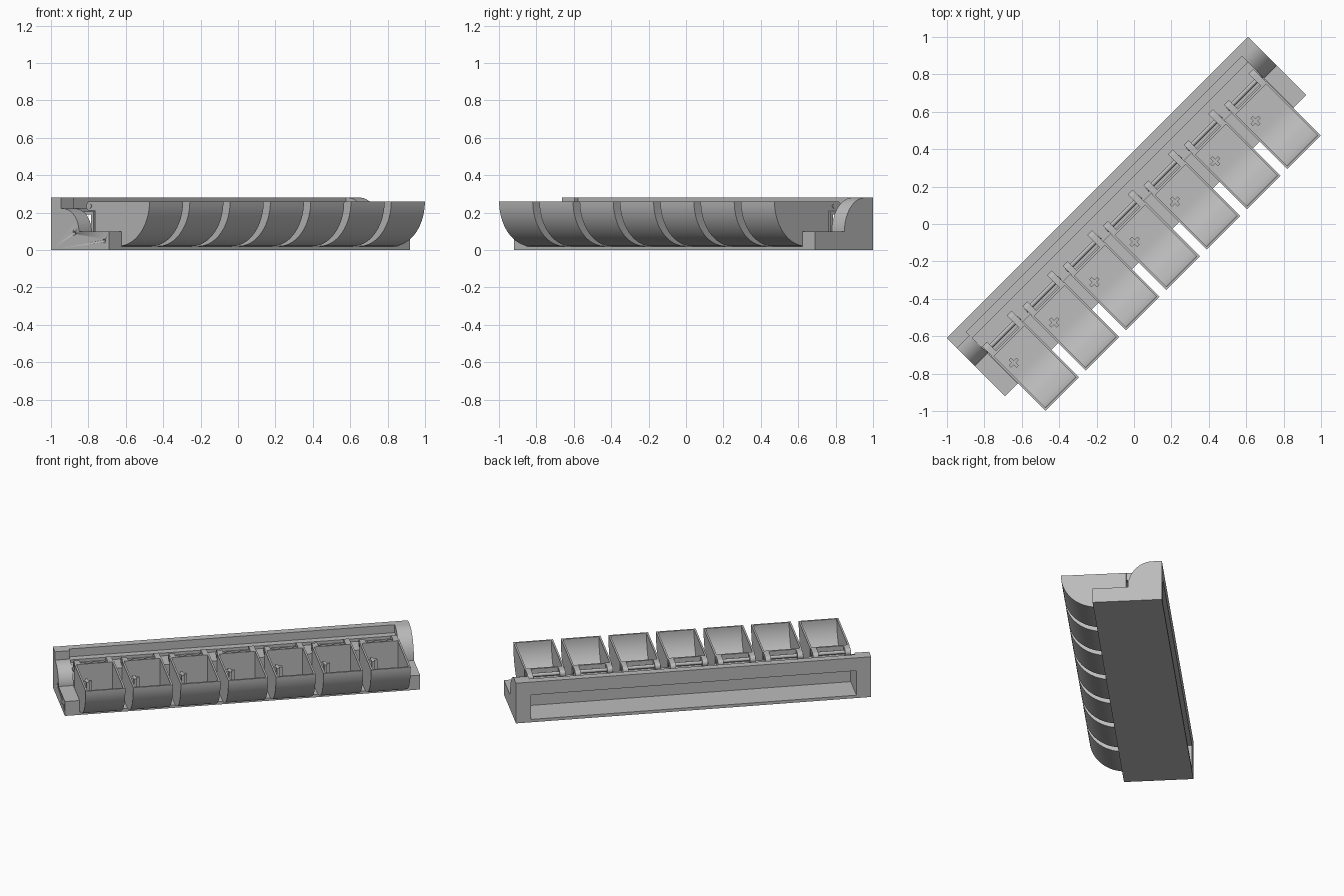
import bpy, bmesh, math
from mathutils import Vector

if "Cube" in bpy.data.objects:
    bpy.data.objects.remove(bpy.data.objects["Cube"])

S = math.sqrt(0.5)
HALF = 1.138          # half length of the base
INNER = 1.043         # inner face of the end walls
FLOOR = 0.02
BACK, FRONT = -0.276, 0.163

grey = bpy.data.materials.new("light_grey")
grey.diffuse_color = (0.5, 0.5, 0.5, 1)
grey.use_nodes = True
grey.node_tree.nodes["Principled BSDF"].inputs["Base Color"].default_value = grey.diffuse_color


def place(u, v, z):
    """u runs along the rack, v runs outward to the bins; the rack lies diagonally."""
    return Vector(((u + v) * S, (u - v) * S, z))


def arc(cv, cz, rv, rz, a0, a1, n=16):
    return [(cv + rv * math.cos(math.radians(a0 + (a1 - a0) * i / n)),
             cz + rz * math.sin(math.radians(a0 + (a1 - a0) * i / n))) for i in range(n + 1)]


def extrude(name, pieces):
    """Each piece is (profile in v and z, u start, u end)."""
    bm = bmesh.new()
    for profile, u0, u1 in pieces:
        a = [bm.verts.new(place(u0, v, z)) for v, z in profile]
        b = [bm.verts.new(place(u1, v, z)) for v, z in profile]
        bm.faces.new(a)
        bm.faces.new(b[::-1])
        n = len(a)
        for i in range(n):
            bm.faces.new((a[i], b[i], b[(i + 1) % n], a[(i + 1) % n]))
    bmesh.ops.recalc_face_normals(bm, faces=bm.faces)
    mesh = bpy.data.meshes.new(name)
    bm.to_mesh(mesh)
    bm.free()
    mesh.materials.append(grey)
    ob = bpy.data.objects.new(name, mesh)
    bpy.context.collection.objects.link(ob)
    bpy.ops.object.select_all(action='DESELECT')
    ob.select_set(True)
    bpy.context.view_layer.objects.active = ob
    bpy.ops.object.shade_smooth_by_angle(angle=math.radians(30))
    return ob


def rect(v0, v1, z0, z1):
    return [(v0, z0), (v1, z0), (v1, z1), (v0, z1)]


# Base: floor, stepped top bar over the open back window, and the wall behind the bins
extrude("base_floor", [(rect(BACK, FRONT, 0, FLOOR), -INNER, INNER)])
extrude("top_bar", [([(BACK, 0.19), (-0.07, 0.19), (-0.07, 0.205), (-0.18, 0.205), (-0.18, 0.225),
                      (-0.226, 0.225), (-0.226, 0.28), (BACK, 0.28)], -INNER, INNER)])
extrude("inner_wall", [(rect(-0.07, -0.05, FLOOR, 0.205), -INNER, INNER)])

# End walls: low step in front, rounded shoulder behind
foot = [(BACK, 0), (FRONT, 0), (FRONT, 0.1)]
extrude("right_end_wall", [(foot + arc(-0.215, 0.1, 0.155, 0.18, 0, 90) + [(BACK, 0.28)],
                            INNER, HALF)])
left_end = extrude("left_end_wall", [(foot + arc(-0.19, 0.1, 0.125, 0.122, 0, 90) +
                                      [(-0.2, 0.222), (-0.2, 0.28), (BACK, 0.28)],
                                      -HALF, -INNER)])

# Small screw holes in the left end
holes = extrude("screw_hole_cutter", [(arc(v, z, 0.01, 0.01, 0, 345, 15), -HALF - 0.02, -HALF + 0.04)
                                      for v, z in ((-0.102, 0.088), (0.124, 0.048))])
holes.hide_render = True
holes.hide_viewport = True
cut = left_end.modifiers.new("screw_holes", 'BOOLEAN')
cut.object = holes
cut.solver = 'EXACT'

# Bins: seven open scoops with a flat back and rounded front
W, T = 0.127, 0.012
B0, TOP, CV, R = -0.042, 0.26, 0.132, 0.24
outer = [(B0, TOP), (B0, FLOOR)] + arc(CV, TOP, R, R, -90, 0, 20)
inner = arc(CV, TOP, R - T, R - T, 0, -90, 20) + [(B0 + T, FLOOR + T), (B0 + T, TOP)]
for i in range(7):
    c = (i - 3) * 0.3047
    n = str(i + 1)
    extrude("bin_" + n, [(outer + inner, c - W + T, c + W - T),
                         (outer, c - W, c - W + T), (outer, c + W - T, c + W)])
    # Cross-shaped post inside the bin
    p = c - 0.065
    extrude("post_" + n, [(rect(0.04, 0.1, FLOOR + T, 0.19), p - 0.009, p + 0.009),
                          (rect(0.061, 0.079, FLOOR + T, 0.19), p - 0.03, p + 0.03)])
    # Hinge rod and rounded clips
    extrude("hinge_rod_" + n, [(arc(-0.08, 0.235, 0.012, 0.012, 0, 345, 15), c - W, c + W)])
    for side, reach in ((-1, -0.085), (1, -0.11)):
        m = c + side * 0.105
        clip = [(B0, 0.21), (B0, TOP)] + arc(reach, 0.235, 0.025, 0.025, 90, 270, 10)
        extrude("hinge_clip_" + n + ("_left" if side < 0 else "_right"),
                [(clip, m - 0.018, m + 0.018)])
